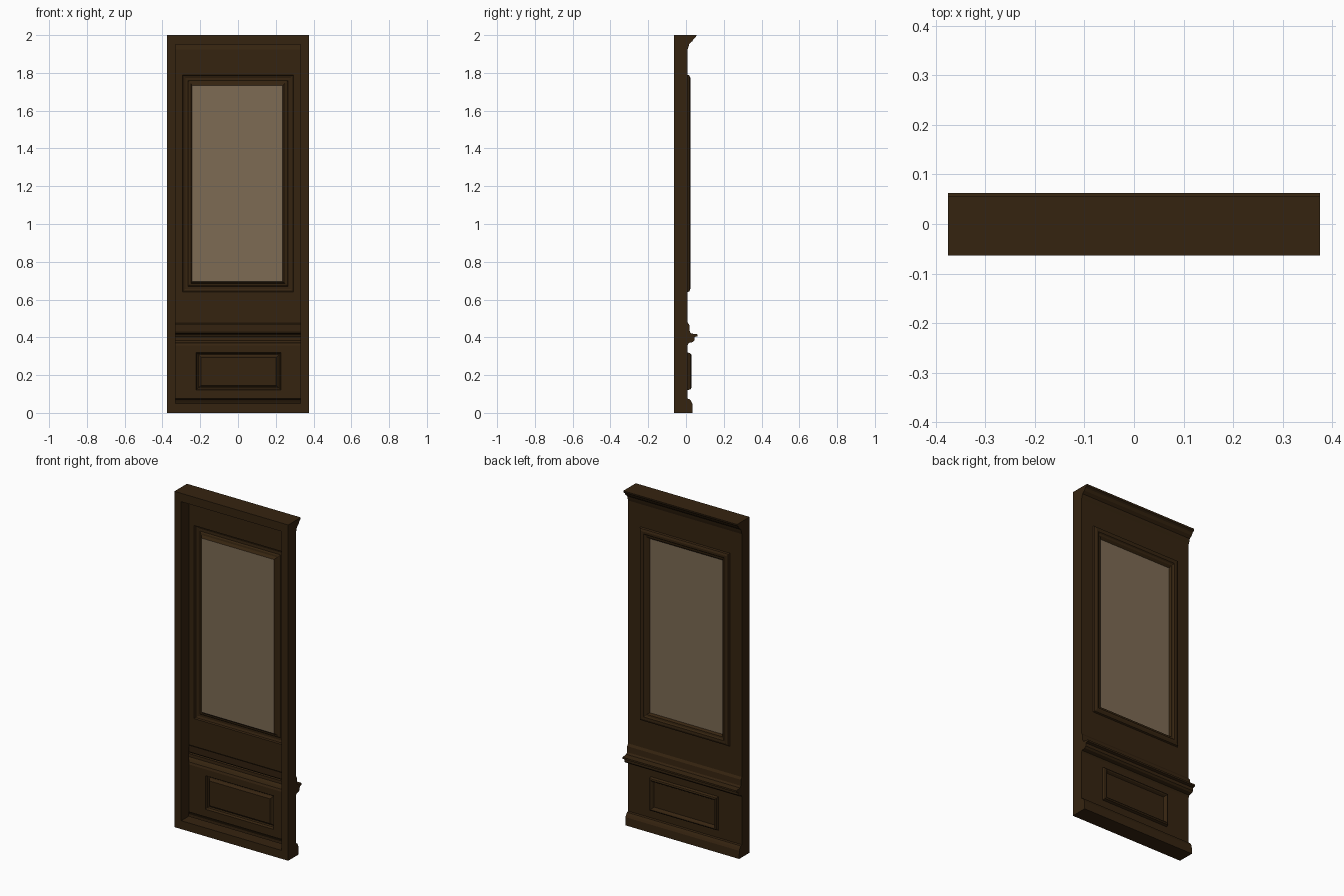
import bpy, bmesh

if "Cube" in bpy.data.objects:
    bpy.data.objects.remove(bpy.data.objects["Cube"])

W = 0.375          # half width
F = -0.063         # front plane
Y = 0.009          # plain wall sheet


def material(name, rgb):
    m = bpy.data.materials.new(name)
    m.diffuse_color = (*rgb, 1)
    m.use_nodes = True
    m.node_tree.nodes["Principled BSDF"].inputs["Base Color"].default_value = m.diffuse_color
    return m


wood = material("dark_wood", (0.036, 0.0175, 0.0052))
glass = material("pale_glass", (0.205, 0.145, 0.088))


def make(name, bm, mat, smooth=False):
    bmesh.ops.remove_doubles(bm, verts=bm.verts, dist=1e-5)
    me = bpy.data.meshes.new(name)
    bm.to_mesh(me)
    bm.free()
    me.materials.append(mat)
    ob = bpy.data.objects.new(name, me)
    bpy.context.collection.objects.link(ob)
    return ob


def ring(bm, x0, x1, z0, z1, y):
    return [bm.verts.new(p) for p in ((x0, y, z0), (x0, y, z1), (x1, y, z1), (x1, y, z0))]


def nested(name, rects, fill=False):
    """Join nested rectangles (x0, x1, z0, z1, y) into a stepped moulding sheet."""
    bm = bmesh.new()
    rings = [ring(bm, *r) for r in rects]
    for a, b in zip(rings, rings[1:]):
        for i in range(4):
            j = (i + 1) % 4
            bm.faces.new((a[i], a[j], b[j], b[i]))
    if fill:
        bm.faces.new(rings[-1])
    return make(name, bm, wood)


def strip(name, profile):
    """Sweep a (y, z) profile across the full width."""
    bm = bmesh.new()
    rows = [[bm.verts.new((s * W, y, z)) for s in (1, -1)] for y, z in profile]
    for a, b in zip(rows, rows[1:]):
        bm.faces.new((a[0], a[1], b[1], b[0]))
    return make(name, bm, wood)


def inset(rect, d, y):
    x0, x1, z0, z1 = rect
    return (x0 + d, x1 - d, z0 + d, z1 - d, y)


# horizontal mouldings
crown = [(F, 2), (0.055, 2), (0.053, 1.99), (0.042, 1.982), (0.034, 1.968),
         (0.018, 1.955), (0.014, 1.94), (Y, 1.925)]
rail = [(Y, 0.478), (0.018, 0.465), (0.02, 0.43), (0.027, 0.42), (0.062, 0.416),
        (0.062, 0.406), (0.046, 0.402), (0.045, 0.384), (0.036, 0.375), (0.014, 0.37), (Y, 0.358)]
base = [(Y, 0.075), (0.02, 0.072), (0.028, 0.06), (0.034, 0.048), (0.035, 0), (F, 0)]
strip("crown_moulding", crown)
strip("chair_rail", rail)
strip("base_moulding", base)

# upper wall with window frame, hollow from the front
win = (-0.295, 0.295, 0.64, 1.79)
nested("window_wall", [
    (-W, W, 0.478, 1.925, Y), inset(win, 0, Y), inset(win, 0.004, 0.018),
    inset(win, 0.016, 0.023), inset(win, 0.03, 0.022), inset(win, 0.036, 0.016),
    inset(win, 0.046, 0.014), (-0.243, 0.235, 0.695, 1.732, 0.002)])

# window pane
bm = bmesh.new()
bm.faces.new(ring(bm, -0.243, 0.235, 0.695, 1.732, 0.002))
make("window_pane", bm, glass)

# lower wall with small raised panel
pan = (-0.222, 0.228, 0.12, 0.32)
nested("lower_wall", [
    (-W, W, 0.075, 0.358, Y), inset(pan, 0, Y), inset(pan, 0.005, 0.024),
    inset(pan, 0.012, 0.028), inset(pan, 0.018, 0.025), inset(pan, 0.026, 0.012)], True)

# front border and its recess walls
nested("border_frame", [
    (-W, W, 0, 2, F), (-0.33, 0.33, 0.05, 1.95, F), (-0.33, 0.33, 0.05, 1.95, Y)])

# side faces follow the whole profile
bm = bmesh.new()
for s in (1, -1):
    bm.faces.new([bm.verts.new((s * W, y, z)) for y, z in (crown + rail + base)[::s]])
make("side_faces", bm, wood)
